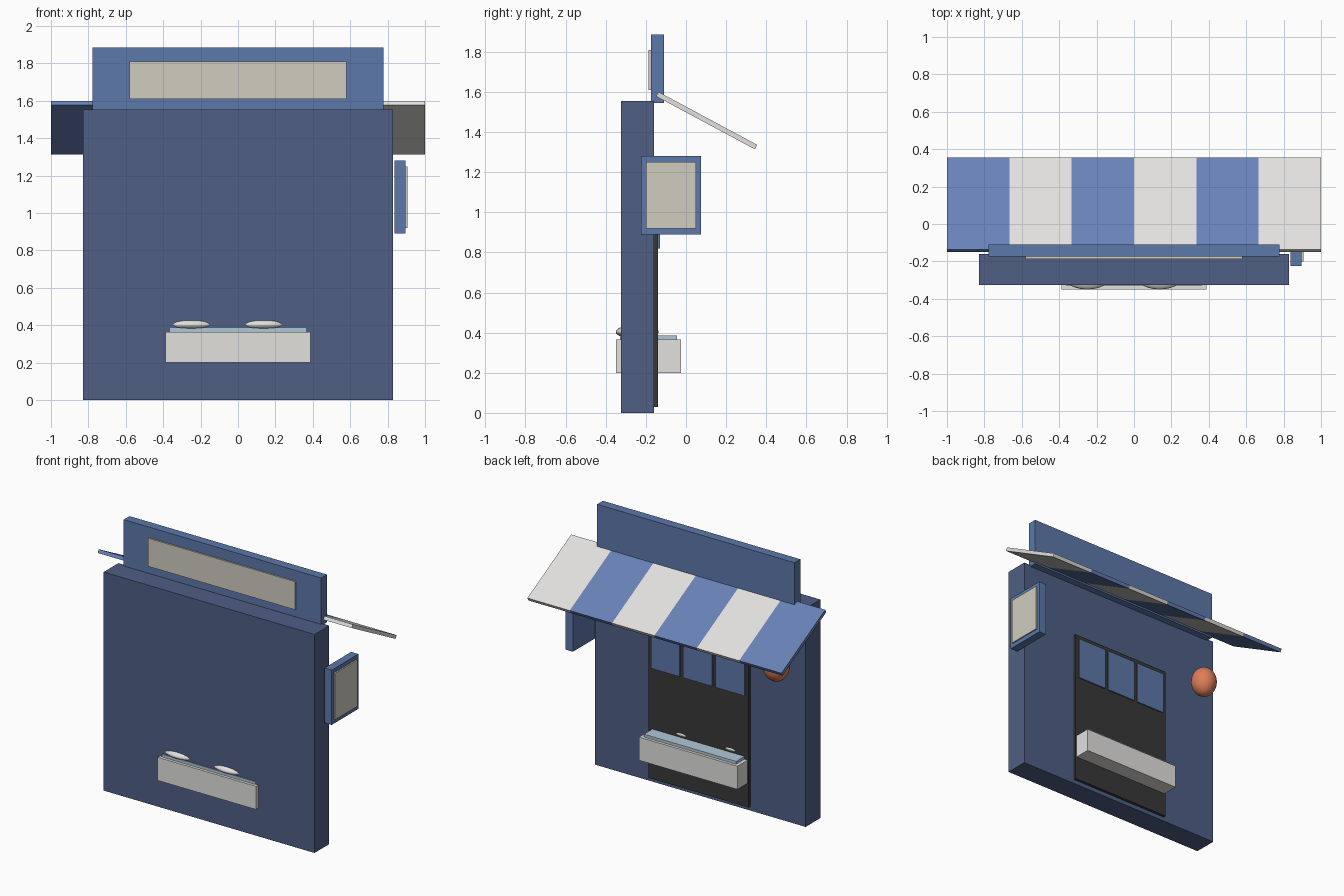
import bpy, bmesh
from mathutils import Matrix, Vector

if "Cube" in bpy.data.objects:
    bpy.data.objects.remove(bpy.data.objects["Cube"])


def material(name, rgb):
    # sRGB bytes to linear colour
    m = bpy.data.materials.new(name)
    m.diffuse_color = [((c / 255 + 0.055) / 1.055) ** 2.4 for c in rgb] + [1.0]
    m.use_nodes = True
    m.node_tree.nodes["Principled BSDF"].inputs["Base Color"].default_value = m.diffuse_color
    return m


NAVY = material("navy_wall", (78, 94, 132))
BLUE = material("blue_trim", (92, 120, 170))
STRIPE = material("stripe_blue", (104, 130, 184))
WHITE = material("off_white", (226, 225, 222))
CREAM = material("cream_panel", (208, 205, 192))
DARK = material("dark_door", (58, 56, 58))
ICE = material("pale_blue", (176, 200, 214))
ORANGE = material("lantern_orange", (222, 124, 88))


def finish(name, bm, mat, smooth=False):
    bmesh.ops.recalc_face_normals(bm, faces=bm.faces)
    me = bpy.data.meshes.new(name)
    for f in bm.faces:
        f.smooth = smooth
    bm.to_mesh(me)
    bm.free()
    me.materials.append(mat)
    ob = bpy.data.objects.new(name, me)
    bpy.context.collection.objects.link(ob)
    return ob


def box(name, x, y, z, mat):
    # box from (min, max) ranges on each axis
    bm = bmesh.new()
    size = Vector([r[1] - r[0] for r in (x, y, z)])
    mid = Vector([(r[1] + r[0]) / 2 for r in (x, y, z)])
    bmesh.ops.create_cube(bm, size=1, matrix=Matrix.LocRotScale(mid, None, size))
    return finish(name, bm, mat)


def ellipsoid(name, centre, radii, mat):
    bm = bmesh.new()
    bmesh.ops.create_uvsphere(bm, u_segments=32, v_segments=16, radius=1,
                              matrix=Matrix.LocRotScale(Vector(centre), None, Vector(radii)))
    return finish(name, bm, mat, True)


def extrude_x(name, profile, x0, x1, mat):
    # y-z profile swept along x
    bm = bmesh.new()
    face = bm.faces.new([bm.verts.new((x0, y, z)) for y, z in profile])
    new = bmesh.ops.extrude_face_region(bm, geom=[face])["geom"]
    bmesh.ops.translate(bm, vec=(x1 - x0, 0, 0),
                        verts=[v for v in new if isinstance(v, bmesh.types.BMVert)])
    return finish(name, bm, mat)


# Wall and doorway
box("wall", (-0.83, 0.83), (-0.325, -0.16), (0, 1.555), NAVY)
box("door_opening", (-0.395, 0.395), (-0.17, -0.14), (0.03, 1.15), DARK)

# Three hanging curtains
for i in range(3):
    cx = (i - 1) * 0.255
    box(f"curtain_{i + 1}", (cx - 0.113, cx + 0.113), (-0.15, -0.13), (0.82, 1.12), BLUE)

# Roof sign with blank panel
box("roof_sign", (-0.777, 0.777), (-0.175, -0.11), (1.545, 1.885), BLUE)
box("roof_sign_panel", (-0.58, 0.58), (-0.186, -0.165), (1.61, 1.81), CREAM)

# Side sign with blank panel
box("side_sign", (0.838, 0.895), (-0.225, 0.075), (0.89, 1.28), BLUE)
box("side_sign_panel", (0.885, 0.905), (-0.2, 0.05), (0.92, 1.25), CREAM)

# Striped sloping awning
slope = [(-0.137, 1.6), (0.355, 1.336), (0.343, 1.314), (-0.149, 1.578)]
for i in range(6):
    extrude_x(f"awning_stripe_{i + 1}", slope, -1 + i / 3, -1 + (i + 1) / 3,
              WHITE if i % 2 else STRIPE)

# Display counter with glass top and two dishes
box("counter", (-0.387, 0.387), (-0.35, -0.025), (0.2, 0.365), WHITE)
box("counter_top", (-0.363, 0.363), (-0.33, -0.045), (0.36, 0.385), ICE)
for i, x in enumerate((-0.25, 0.137)):
    ellipsoid(f"dish_{i + 1}", (x, -0.243, 0.404), (0.15, 0.107, 0.036), WHITE)

# Hanging lantern
ellipsoid("lantern", (-0.668, -0.063, 1.14), (0.087, 0.087, 0.105), ORANGE)
